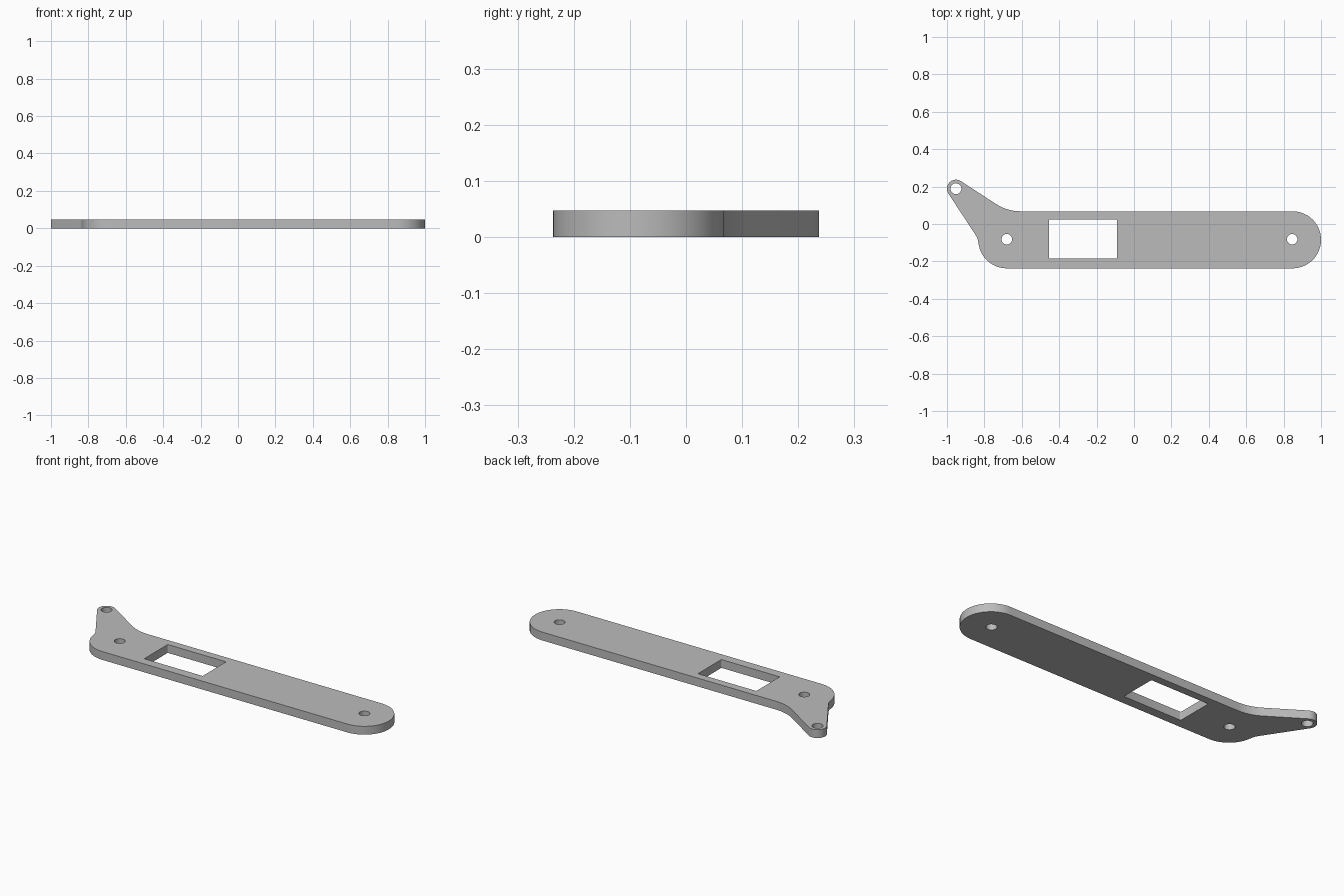
import bpy, bmesh
from math import cos, sin, radians, tan
from mathutils import Vector

if "Cube" in bpy.data.objects:
    bpy.data.objects.remove(bpy.data.objects["Cube"], do_unlink=True)

THICK = 0.047
BODY_Y, BODY_R = -0.0845, 0.1525
RIGHT_X, LEFT_X = -0.68, 0.8475      # model's own right and left ends
EAR, EAR_R = (-0.952, 0.189), 0.048


def arc(centre, r, start, end, steps):
    """Points along an arc, angles in degrees."""
    angles = [radians(start + (end - start) * i / steps) for i in range(steps + 1)]
    return [(centre[0] + r * cos(a), centre[1] + r * sin(a)) for a in angles]


def circle(centre, r, steps=40):
    return arc(centre, r, 0, 360, steps)[:-1]


def rounded_rect(x0, x1, y0, y1, r):
    corners = [(x1 - r, y1 - r), (x0 + r, y1 - r), (x0 + r, y0 + r), (x1 - r, y0 + r)]
    return [p for i, c in enumerate(corners) for p in arc(c, r, 90 * i, 90 * i + 90, 4)]


# Outer outline: round end, top edge, blend up to the ear, ear, notch, round end
slope = 33
ear_top = arc(EAR, EAR_R, 90 - slope, 180 + slope, 24)
top_y = BODY_Y + BODY_R
meet_x = ear_top[0][0] + (ear_top[0][1] - top_y) / tan(radians(slope))
blend_r = 0.24
blend_c = (meet_x + blend_r * tan(radians(slope / 2)), top_y + blend_r)
outline = arc((LEFT_X, BODY_Y), BODY_R, -90, 90, 48)
outline += arc(blend_c, blend_r, 270, 270 - slope, 12)
outline += ear_top
outline += [(-0.850, -0.054), (-0.842, -0.067), (-0.836, -0.081), (-0.833, -0.094)]
outline += arc((RIGHT_X, BODY_Y), BODY_R, 186, 270, 24)

# Openings: two body holes, the ear hole and the rectangular window
loops = [outline,
         circle((RIGHT_X, BODY_Y + 0.003), 0.028),
         circle((LEFT_X - 0.002, BODY_Y + 0.003), 0.028),
         circle(EAR, 0.029),
         rounded_rect(-0.455, -0.091, -0.185, 0.024, 0.005)]

# Fill the flat profile around the openings and extrude it into a plate
bm = bmesh.new()
edges = []
for pts in loops:
    verts = [bm.verts.new((x, y, 0)) for x, y in pts]
    edges += [bm.edges.new((v, verts[i - 1])) for i, v in enumerate(verts)]
bmesh.ops.triangle_fill(bm, use_beauty=True, use_dissolve=False, edges=edges)
top = bmesh.ops.extrude_face_region(bm, geom=bm.faces[:], use_keep_orig=True)
bmesh.ops.translate(bm, vec=Vector((0, 0, THICK)),
                    verts=[g for g in top["geom"] if isinstance(g, bmesh.types.BMVert)])
bmesh.ops.recalc_face_normals(bm, faces=bm.faces[:])
mesh = bpy.data.meshes.new("mounting_plate")
bm.to_mesh(mesh)
bm.free()

plate = bpy.data.objects.new("mounting_plate", mesh)
bpy.context.collection.objects.link(plate)

# Plain grey finish
grey = bpy.data.materials.new("plain_grey")
grey.use_nodes = True
colour = (0.5, 0.5, 0.5, 1)
grey.diffuse_color = colour
grey.node_tree.nodes["Principled BSDF"].inputs["Base Color"].default_value = colour
mesh.materials.append(grey)

bpy.ops.object.select_all(action="DESELECT")
plate.select_set(True)
bpy.context.view_layer.objects.active = plate
bpy.ops.object.shade_smooth_by_angle(angle=radians(30))
